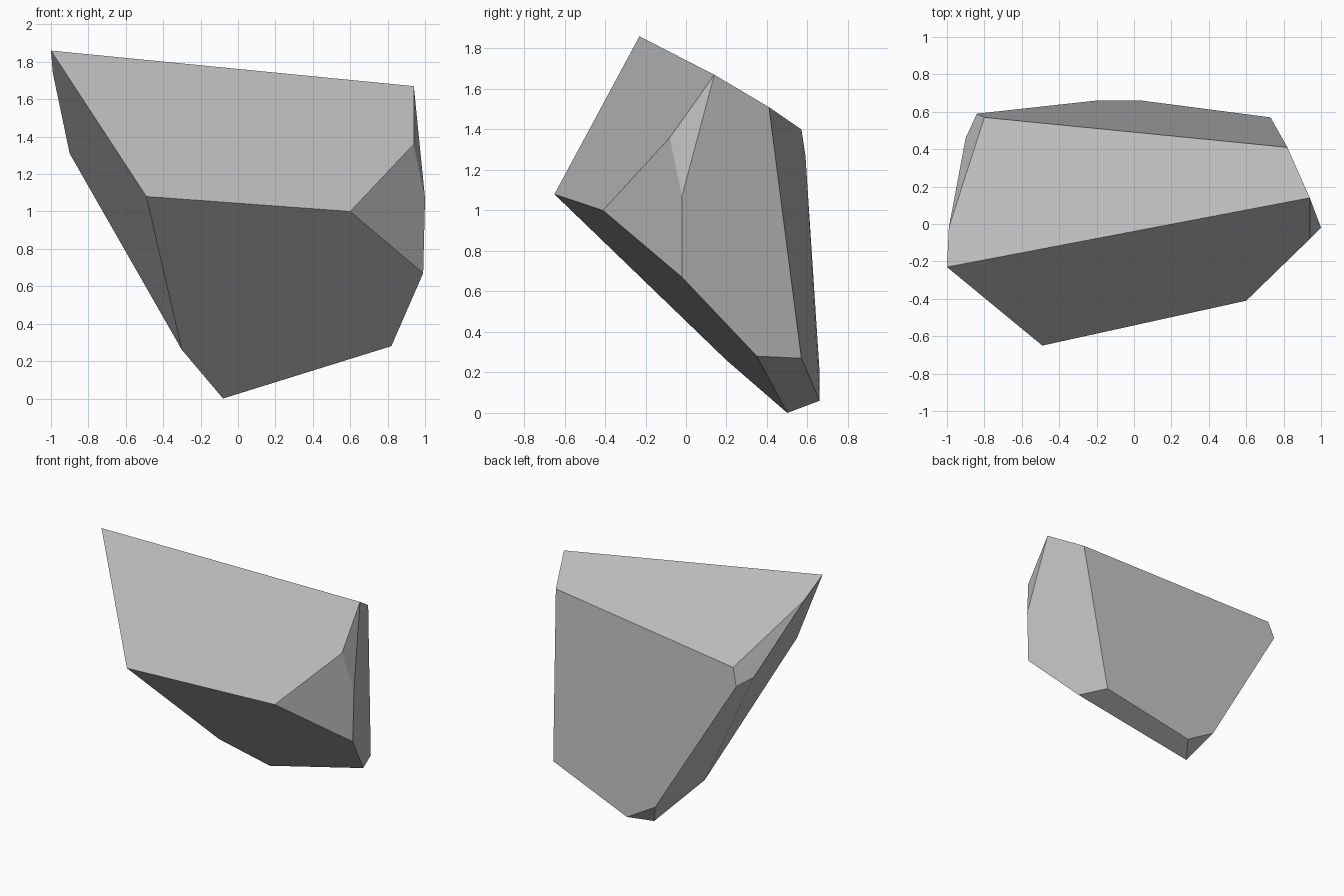
import bpy, bmesh, math

cube = bpy.data.objects.get("Cube")
if cube:
    bpy.data.objects.remove(cube, do_unlink=True)

# Single stone colour
stone = bpy.data.materials.new("stone_grey")
stone.use_nodes = True
grey = (0.5, 0.5, 0.5, 1)
stone.diffuse_color = grey
stone.node_tree.nodes["Principled BSDF"].inputs["Base Color"].default_value = grey

# Corners of the chipped boulder, grouped by region
top_rim = [(-1, -.23, 1.86), (.94, .14, 1.67), (.82, .41, 1.51),
           (-.8, .57, 1.4), (-.99, -.02, 1.74)]
front_ledge = [(-.49, -.65, 1.08), (.6, -.41, 1)]
right_side = [(.94, -.08, 1.36), (1, -.02, 1.07), (.99, -.02, .67)]
left_side = [(-.84, .59, 1.27), (-.9, .46, 1.31)]
foot = [(.82, .35, .28), (.73, .57, .27), (.04, .66, .06),
        (-.2, .66, .2), (-.08, .5, 0), (-.3, .2, .26)]

# Wrap the corners in a convex shell and merge nearly flat facets
bm = bmesh.new()
for corner in top_rim + front_ledge + right_side + left_side + foot:
    bm.verts.new(corner)
bmesh.ops.convex_hull(bm, input=bm.verts[:])
bmesh.ops.dissolve_limit(bm, angle_limit=math.radians(3),
                         verts=bm.verts[:], edges=bm.edges[:])
bmesh.ops.recalc_face_normals(bm, faces=bm.faces[:])

mesh = bpy.data.meshes.new("boulder")
bm.to_mesh(mesh)
bm.free()
mesh.materials.append(stone)
boulder = bpy.data.objects.new("boulder", mesh)
bpy.context.collection.objects.link(boulder)
